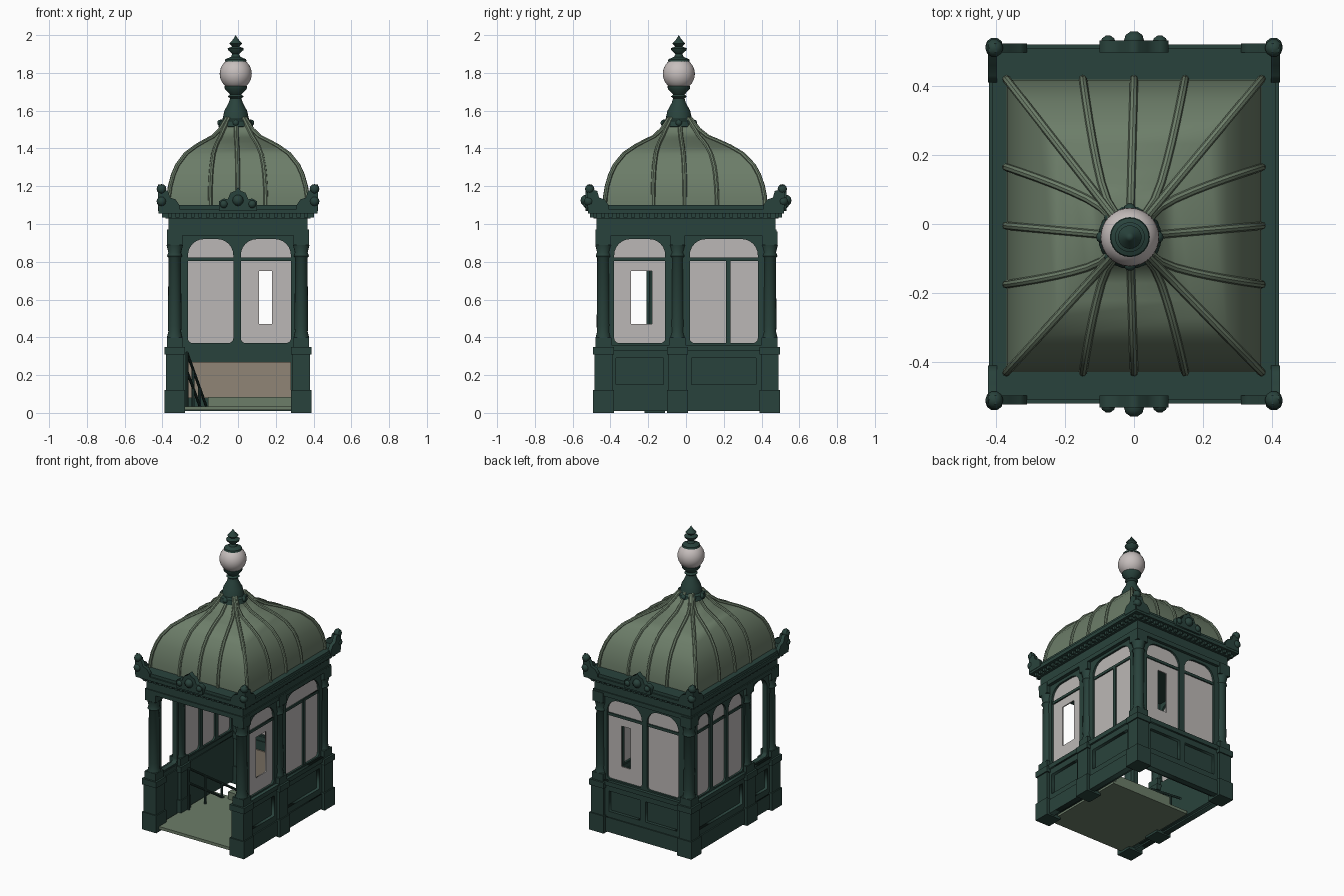
import bpy, bmesh, math
from mathutils import Matrix, Vector

cube = bpy.data.objects.get("Cube")
if cube:
    bpy.data.objects.remove(cube)


def material(name, rgb):
    m = bpy.data.materials.new(name)
    m.use_nodes = True
    m.diffuse_color = (*rgb, 1)
    m.node_tree.nodes["Principled BSDF"].inputs["Base Color"].default_value = (*rgb, 1)
    return m


GREEN = material("dark green paint", (0.022, 0.055, 0.045))
ROOF = material("pale green copper", (0.15, 0.205, 0.14))
GLASS = material("grey glass", (0.5, 0.475, 0.465))
GLOBE = material("warm white globe", (0.57, 0.52, 0.51))
TAN = material("tan panel", (0.28, 0.235, 0.18))


def finish(name, mesh, mat, smooth=False):
    mesh.materials.clear()
    mesh.materials.append(mat)
    ob = bpy.data.objects.new(name, mesh)
    bpy.context.collection.objects.link(ob)
    if smooth:
        bpy.ops.object.select_all(action="DESELECT")
        ob.select_set(True)
        bpy.context.view_layer.objects.active = ob
        bpy.ops.object.shade_smooth_by_angle(angle=math.radians(40))
    return ob


def from_bmesh(name, bm, mat, smooth=False):
    bmesh.ops.recalc_face_normals(bm, faces=bm.faces)
    mesh = bpy.data.meshes.new(name)
    bm.to_mesh(mesh)
    bm.free()
    return finish(name, mesh, mat, smooth)


def boxes(name, spans, mat=GREEN):
    """One object from boxes given as x0, x1, y0, y1, z0, z1."""
    bm = bmesh.new()
    for x0, x1, y0, y1, z0, z1 in spans:
        size = Matrix.Diagonal((x1 - x0, y1 - y0, z1 - z0, 1))
        mid = Matrix.Translation(((x0 + x1) / 2, (y0 + y1) / 2, (z0 + z1) / 2))
        bmesh.ops.create_cube(bm, size=1, matrix=mid @ size)
    return from_bmesh(name, bm, mat)


def lathe(name, profile, at, mat=GREEN, steps=24):
    bm = bmesh.new()
    vs = [bm.verts.new((r, 0, z)) for r, z in profile]
    es = [bm.edges.new(p) for p in zip(vs, vs[1:])]
    bmesh.ops.spin(bm, geom=vs + es, cent=(0, 0, 0), axis=(0, 0, 1), angle=math.tau, steps=steps)
    bmesh.ops.remove_doubles(bm, verts=bm.verts, dist=1e-4)
    bmesh.ops.translate(bm, verts=bm.verts, vec=(*at, 0))
    return from_bmesh(name, bm, mat, True)


def curve_mesh(name, splines, mat, matrix=None, flat=0, radius=0):
    """Filled flat plate (with holes) or round tubes from point lists."""
    cu = bpy.data.curves.new(name, "CURVE")
    cu.dimensions = "2D" if flat else "3D"
    if flat:
        cu.fill_mode, cu.extrude = "BOTH", flat / 2
    else:
        cu.bevel_depth, cu.bevel_resolution, cu.use_fill_caps = radius, 2, True
    for pts in splines:
        s = cu.splines.new("POLY")
        s.points.add(len(pts) - 1)
        for p, co in zip(s.points, pts):
            p.co = (co[0], co[1], co[2] if len(co) > 2 else 0, 1)
        s.use_cyclic_u = bool(flat)
    tmp = bpy.data.objects.new(name, cu)
    bpy.context.collection.objects.link(tmp)
    mesh = bpy.data.meshes.new_from_object(tmp.evaluated_get(bpy.context.evaluated_depsgraph_get()))
    bpy.data.objects.remove(tmp)
    if matrix:
        mesh.transform(matrix)
    return finish(name, mesh, mat, not flat)


def rect(u0, u1, v0, v1, top=0.0, low=0.0):
    """Rectangle outline with rounded top and bottom corners."""
    pts = []
    for cu, cv, r, a0 in ((u1 - top, v1 - top, top, 0), (u0 + top, v1 - top, top, 90),
                          (u0 + low, v0 + low, low, 180), (u1 - low, v0 + low, low, 270)):
        n = 6 if r else 0
        for i in range(n + 1):
            a = math.radians(a0 + (90 * i / n if n else 0))
            pts.append((cu + r * math.cos(a), cv + r * math.sin(a)))
    return pts


def along_x(y):
    return Matrix(((1, 0, 0, 0), (0, 0, -1, y), (0, 1, 0, 0), (0, 0, 0, 1)))


def along_y(x):
    return Matrix(((0, 0, 1, x), (1, 0, 0, 0), (0, 1, 0, 0), (0, 0, 0, 1)))


# Pillars: stepped pedestal, round shaft, capital
def pillar(name, x, y):
    steps = [(.055, 0, .12), (.047, .12, .31), (.055, .31, .35), (.042, .35, .4), (.041, .89, .96)]
    boxes(name + "_pedestal_and_capital", [(x - h, x + h, y - h, y + h, a, b) for h, a, b in steps])
    lathe(name + "_shaft", [(.041, .4), (.034, .43), (.036, .46), (.033, .82), (.041, .83),
                            (.034, .85), (.044, .89)], (x, y), steps=16)


for sx, side in ((1, "left"), (-1, "right")):
    pillar("front_" + side + "_pillar", sx * .335, -.437)
    pillar("back_" + side + "_pillar", sx * .335, .443)
pillar("left_middle_pillar", .335, -.045)
pillar("right_middle_pillar", -.335, -.165)


# Walls: window frame, glass, transom bar, base panels, sill and plinth
def wall(name, place, sign, pos, half, windows, slot, panels, glazed):
    outer = rect(-half, half, .33, .96)
    openings = [rect(a, b, .37, .92, min(.085, (b - a) * .45), .025) for a, b in windows]
    curve_mesh(name + "_window_frame", [outer] + openings, GREEN, place(sign * pos), flat=.035)
    for i, (a, b) in enumerate(windows):
        if i not in glazed:
            continue
        pane = [rect(a - .01, b + .01, .36, .93)]
        if slot and slot[0] > a and slot[1] < b:
            pane.append(rect(*slot, .47, .75))
        curve_mesh(name + "_glass", pane, GLASS, place(sign * pos), flat=.008)
        curve_mesh(name + "_transom", [rect(a - .01, b + .01, .805, .823)], GREEN, place(sign * pos), flat=.025)
    holes = [rect(a, b, .15, .29) for a, b in panels]
    curve_mesh(name + "_panel_frame", [rect(-half, half, .02, .33)] + holes, GREEN,
               place(sign * (pos + .015)), flat=.025)
    for part, out, v0, v1, thick in (("backing", -.01, .02, .33, .03), ("plinth", .015, .01, .11, .04),
                                     ("sill", .01, .33, .36, .06)):
        curve_mesh(name + "_" + part, [rect(-half, half, v0, v1)], GREEN, place(sign * (pos + out)), flat=thick)


side_panels = [(-.37, -.12), (.03, .37)]
wall("left_wall", along_y, 1, .335, .43, [(-.38, -.11), (.02, .38)], (-.29, -.18), side_panels, (0, 1))
wall("right_wall", along_y, -1, .335, .43, [(-.38, -.21), (-.12, .04), (.07, .21), (.24, .38)],
     None, [(-.37, -.23), (-.1, .37)], (1, 2, 3))
wall("back_wall", along_x, 1, .443, .32, [(-.265, -.025), (.015, .28)], (.11, .18),
     [(-.26, -.02), (.02, .26)], (0, 1))
boxes("left_window_bar", [(.32, .35, .212, .235, .36, .82)])
boxes("back_inner_panel", [(-.27, .28, .408, .416, .08, .27)], TAN)

# Floor, step and stair railing
boxes("floor", [(-.3, .3, -.46, .16, .015, .035), (-.16, .28, .12, .16, .03, .085)], ROOF)
rails = [[(-.27, -.15, .32), (-.17, .25, .04)], [(-.27, -.15, .22), (-.2, .13, .03)]]
rails += [[(-.27 + .1 * t, -.15 + .4 * t, .02), (-.27 + .1 * t, -.15 + .4 * t, .32 - .28 * t)]
          for t in (0, .33, .66)]
curve_mesh("stair_railing", rails, GREEN, radius=.008)

# Entablature and cornice
layers = [(.375, .48, .94, .97), (.368, .473, .97, 1.03), (.385, .49, 1.03, 1.055),
          (.42, .52, 1.055, 1.08), (.41, .51, 1.08, 1.1)]
boxes("cornice", [(-x, x, -y, y, a, b) for x, y, a, b in layers])
teeth = []
for s in (-1, 1):
    for i in range(-9, 10):
        teeth.append((i * .04 - .01, i * .04 + .01, s * .497 - .01, s * .497 + .01, 1.035, 1.056))
    for i in range(-12, 13):
        teeth.append((s * .392 - .01, s * .392 + .01, i * .04 - .01, i * .04 + .01, 1.035, 1.056))
boxes("dentils", teeth)


# Scrolled ornaments on the cornice
def bead(name, x, y, z, r):
    lathe(name, [(r * math.sin(i * math.pi / 6), z - r * math.cos(i * math.pi / 6)) for i in range(7)],
          (x, y), steps=10)


leaf = [(0, 1.07), (0, 1.2), (-.02, 1.21), (-.03, 1.18), (-.05, 1.175), (-.06, 1.14), (-.09, 1.13),
        (-.11, 1.1), (-.11, 1.07)]
crest = [(.1, 1.07), (.1, 1.12), (.075, 1.135), (.055, 1.13), (.04, 1.165), (.015, 1.175), (0, 1.195)]
crest += [(-u, v) for u, v in reversed(crest[:-1])]
for sy, end in ((-1, "front"), (1, "back")):
    curve_mesh(end + "_crest", [crest], GREEN, along_x(sy * .515), flat=.035)
    bead(end + "_crest_boss", 0, sy * .53, 1.125, .03)
    for s in (-1, 1):
        bead(end + "_crest_scroll", s * .075, sy * .525, 1.105, .022)
    for sx, side in ((1, "left"), (-1, "right")):
        name = end + "_" + side + "_corner_leaf"
        curve_mesh(name, [[(sx * (u + .42), v) for u, v in leaf]], GREEN, along_x(sy * .51), flat=.025)
        curve_mesh(name, [[(sy * (u + .52), v) for u, v in leaf]], GREEN, along_y(sx * .41), flat=.025)
        bead(name + "_tip", sx * .405, sy * .51, 1.185, .026)
        bead(name + "_knob", sx * .405, sy * .515, 1.12, .026)

# Domed roof: shrinking rectangles, with ribs laid over it
CX, CY = -.012, -.038
PROFILE = [(1.09, 1), (1.14, .995), (1.2, .97), (1.26, .925), (1.31, .865), (1.37, .74), (1.41, .59),
           (1.435, .47), (1.46, .34), (1.5, .23), (1.56, .13)]


def on_roof(x, y, k):
    return CX + k * (x - CX), CY + k * (y - CY)


corners = [(-.37, -.43), (.37, -.43), (.37, .42), (-.37, .42)]
bm = bmesh.new()
rings = [[bm.verts.new((*on_roof(x, y, k), z)) for x, y in corners] for z, k in PROFILE]
for a, b in zip(rings, rings[1:]):
    for i in range(4):
        j = (i + 1) % 4
        bm.faces.new((a[i], a[j], b[j], b[i]))
bm.faces.new(rings[-1])
from_bmesh("dome_roof", bm, ROOF, True)

ribs = [[(*on_roof(x, y, k), z) for z, k in PROFILE] for x, y in corners]
for i in range(4):
    p, q = Vector(corners[i]), Vector(corners[(i + 1) % 4])
    mid = (p + q) / 2
    for t in (-.4, 0, .4):
        path = []
        for z, k in PROFILE:
            c = Vector(on_roof(*mid, k))
            side = (q - p) / 2 * t * min(k ** .5, 2 * k)
            path.append((*(c + side), z))
        ribs.append(path)
curve_mesh("roof_ribs", ribs, ROOF, radius=.012)

# Lamp finial
lathe("finial_neck", [(0, 1.5), (.092, 1.515), (.085, 1.545), (.07, 1.555), (.06, 1.6), (.038, 1.64),
                      (.03, 1.665), (.042, 1.675), (.03, 1.685), (.058, 1.715), (.06, 1.73), (0, 1.735)], (CX, CY))
lathe("finial_globe", [(.085 * math.sin(i * math.pi / 16), 1.795 - .085 * math.cos(i * math.pi / 16))
                       for i in range(17)], (CX, CY), GLOBE, 32)
lathe("finial_tip", [(0, 1.86), (.058, 1.86), (.055, 1.872), (.025, 1.885), (.018, 1.9), (.04, 1.92),
                     (.043, 1.93), (.018, 1.94), (.034, 1.955), (.012, 1.98), (0, 2.0)], (CX, CY))
for i in range(8):
    a = math.tau * i / 8
    bead("finial_foot", CX + .08 * math.cos(a), CY + .08 * math.sin(a), 1.535, .018)
